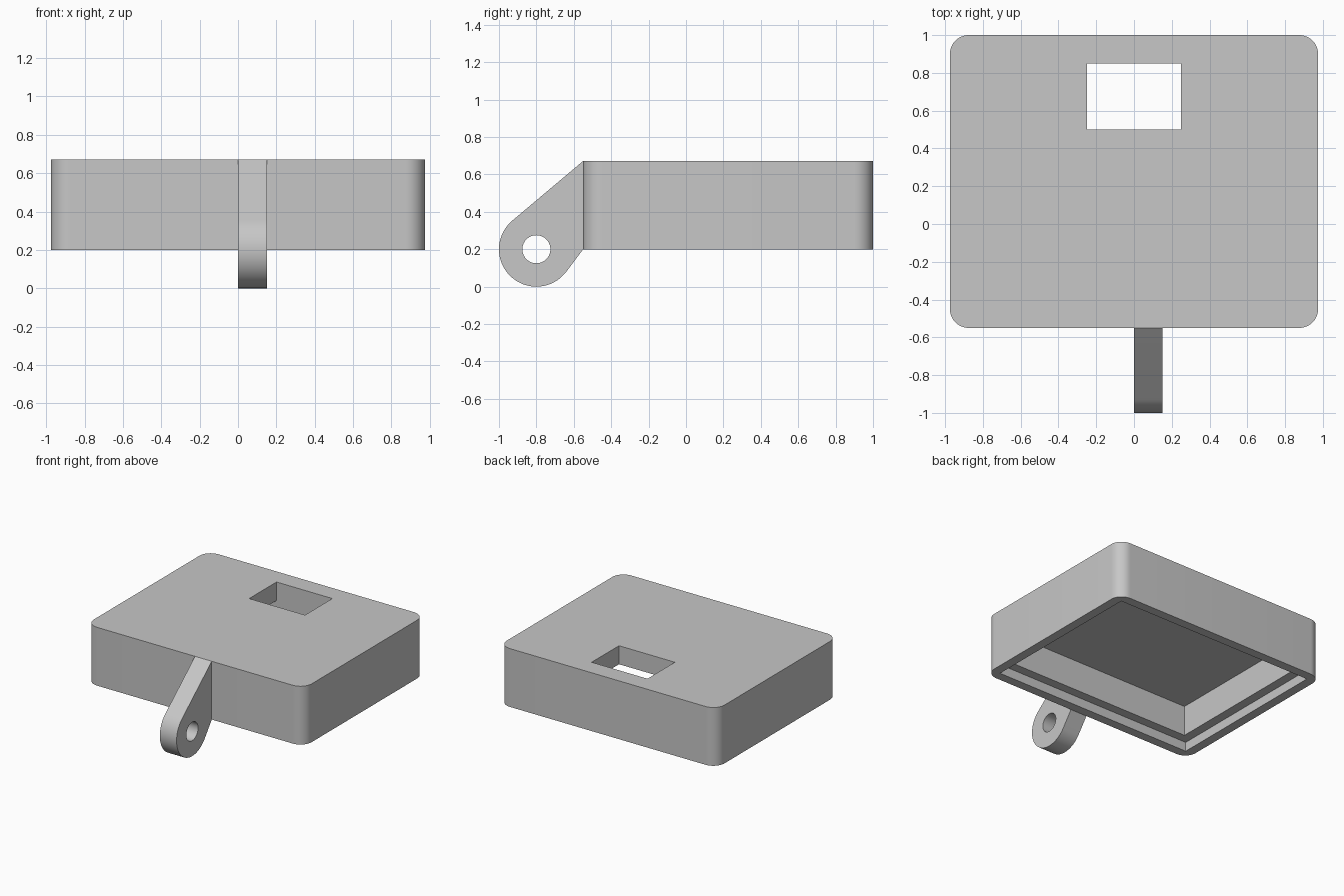
import bpy, bmesh, math
from mathutils import Vector

old = bpy.data.objects.get("Cube")
if old:
    bpy.data.objects.remove(old, do_unlink=True)

grey = bpy.data.materials.new("light grey")
grey.use_nodes = True
colour = (0.57, 0.57, 0.57, 1)
grey.diffuse_color = colour
grey.node_tree.nodes["Principled BSDF"].inputs["Base Color"].default_value = colour


def prism(name, outline, depth):
    """Extrude a closed 3D outline along the depth vector."""
    bm = bmesh.new()
    face = bm.faces.new([bm.verts.new(p) for p in outline])
    grown = bmesh.ops.extrude_face_region(bm, geom=[face])["geom"]
    bmesh.ops.translate(bm, vec=Vector(depth),
                        verts=[v for v in grown if isinstance(v, bmesh.types.BMVert)])
    bmesh.ops.recalc_face_normals(bm, faces=bm.faces[:])
    mesh = bpy.data.meshes.new(name)
    bm.to_mesh(mesh)
    bm.free()
    mesh.materials.append(grey)
    obj = bpy.data.objects.new(name, mesh)
    bpy.context.collection.objects.link(obj)
    return obj


def box(name, x0, x1, y0, y1, z0, z1):
    base = [(x0, y0, z0), (x1, y0, z0), (x1, y1, z0), (x0, y1, z0)]
    return prism(name, base, (0, 0, z1 - z0))


def cut(obj, cutter):
    """Subtract the cutter from the object, then remove the cutter."""
    cutter.hide_render = True
    mod = obj.modifiers.new("cut", "BOOLEAN")
    mod.operation, mod.solver, mod.object = "DIFFERENCE", "EXACT", cutter
    bpy.ops.object.select_all(action="DESELECT")
    bpy.context.view_layer.objects.active = obj
    obj.select_set(True)
    bpy.ops.object.modifier_apply(modifier=mod.name)
    bpy.data.objects.remove(cutter, do_unlink=True)


def smooth(obj):
    bpy.ops.object.select_all(action="DESELECT")
    bpy.context.view_layer.objects.active = obj
    obj.select_set(True)
    bpy.ops.object.shade_smooth_by_angle(angle=math.radians(25))


def arc(cx, cy, r, start, end, steps):
    angles = [start + (end - start) * i / steps for i in range(steps + 1)]
    return [(cx + r * math.cos(a), cy + r * math.sin(a)) for a in angles]


# Main dimensions
half_x, front, back = 0.975, -0.55, 1.0
bottom, top = 0.2, 0.672
corner, wall, lip = 0.1, 0.15, 0.075

# Cover: rounded slab
outline = []
corners = [(half_x - corner, back - corner), (corner - half_x, back - corner),
           (corner - half_x, front + corner), (half_x - corner, front + corner)]
for i, (cx, cy) in enumerate(corners):
    outline += arc(cx, cy, corner, i * math.pi / 2, (i + 1) * math.pi / 2, 12)
cover = prism("cover", [(x, y, bottom) for x, y in outline], (0, 0, top - bottom))

# Stepped hollow in the underside
for inset, z_top in ((wall, top - wall), (lip, bottom + lip)):
    cut(cover, box("hollow_cutter", inset - half_x, half_x - inset,
                   front + inset, back - inset, bottom - 0.1, z_top))

# Rectangular window through the top
cut(cover, box("window_cutter", -0.25, 0.25, 0.5, back - wall, bottom + 0.2, top + 0.1))
smooth(cover)

# Hinge tab: round eye joined to the cover by tangent lines
eye_y, eye_z, eye_r = -0.8, 0.2, 0.2


def tangent(z, side):
    dy, dz = front - eye_y, z - eye_z
    return math.atan2(dz, dy) + side * math.acos(eye_r / math.hypot(dy, dz))


profile = arc(eye_y, eye_z, eye_r, tangent(top, 1), tangent(bottom, -1) + 2 * math.pi, 40)
profile += [(front, bottom), (front, top)]
tab = prism("hinge_tab", [(0, y, z) for y, z in profile], (0.15, 0, 0))

# Pin hole through the eye
ring = arc(eye_y, eye_z, 0.075, 0, 2 * math.pi, 40)[:-1]
cut(tab, prism("pin_cutter", [(-0.1, y, z) for y, z in ring], (0.4, 0, 0)))
smooth(tab)
